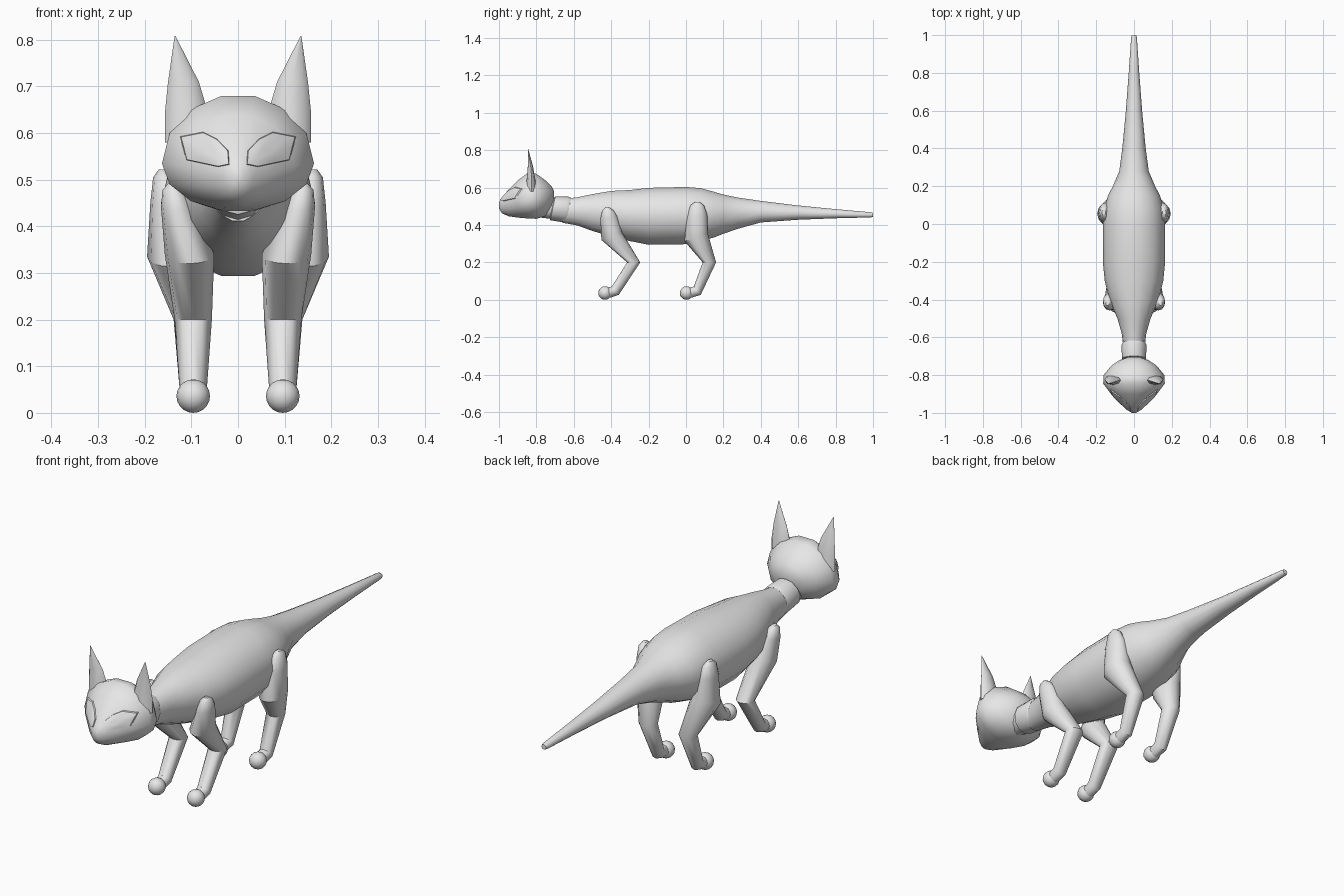
import bpy, bmesh, math
from mathutils import Vector
from mathutils.bvhtree import BVHTree

if "Cube" in bpy.data.objects:
    bpy.data.objects.remove(bpy.data.objects["Cube"])

grey = bpy.data.materials.new("plain grey")
grey.diffuse_color = (0.8, 0.8, 0.8, 1)
grey.use_nodes = True
grey.node_tree.nodes["Principled BSDF"].inputs["Base Color"].default_value = grey.diffuse_color


def finish(bm, name, angle=40):
    bmesh.ops.recalc_face_normals(bm, faces=bm.faces)
    me = bpy.data.meshes.new(name)
    bm.to_mesh(me)
    bm.free()
    me.materials.append(grey)
    ob = bpy.data.objects.new(name, me)
    bpy.context.collection.objects.link(ob)
    bpy.ops.object.select_all(action='DESELECT')
    ob.select_set(True)
    bpy.context.view_layer.objects.active = ob
    bpy.ops.object.shade_smooth_by_angle(angle=math.radians(angle))
    return ob


def loft(name, rings, sides=12, angle=40):
    """Skin over rings (centre, half width, up, down, tilt in the yz plane)."""
    bm = bmesh.new()
    loops = []
    for (x, y, z), rx, up, down, tilt in rings:
        t = math.radians(tilt)
        loop = []
        for i in range(sides):
            a = 2 * math.pi * i / sides
            d = math.sin(a) * (up if math.sin(a) > 0 else down)
            loop.append(bm.verts.new((x + rx * math.cos(a),
                                      y + d * math.cos(t), z + d * math.sin(t))))
        loops.append(loop)
    for a, b in zip(loops, loops[1:]):
        for i in range(sides):
            j = (i + 1) % sides
            bm.faces.new((a[i], a[j], b[j], b[i]))
    bm.faces.new(loops[0])
    bm.faces.new(loops[-1])
    return finish(bm, name, angle)


def upright(sections):
    """Sections (y, widest z, top z, bottom z, half width) to rings."""
    return [((0, y, m), w, top - m, m - bot, 90) for y, m, top, bot, w in sections]


# Body running straight into the tail
loft("body_and_tail", upright([
    (-.66, .475, .54, .41, .055), (-.58, .475, .55, .395, .065),
    (-.50, .47, .567, .365, .088), (-.40, .46, .585, .335, .130),
    (-.30, .455, .59, .31, .155), (-.20, .45, .602, .29, .165),
    (0, .45, .607, .293, .165), (.08, .455, .60, .31, .158),
    (.15, .46, .58, .33, .138), (.20, .463, .565, .35, .112),
    (.28, .465, .548, .378, .078), (.40, .466, .53, .412, .062),
    (.60, .463, .505, .427, .043), (.80, .458, .485, .435, .028),
    (.99, .453, .468, .440, .015), (1.0, .453, .464, .443, .011)]), 14)

# Neck and slanted collar
loft("neck", [((0, -.78, .50), .055, .05, .06, 85),
              ((0, -.70, .49), .055, .05, .06, 85),
              ((0, -.62, .475), .055, .06, .065, 85)])
loft("collar", [((0, -.718, .49), .050, .055, .055, 78),
                ((0, -.712, .49), .064, .064, .066, 78),
                ((0, -.640, .482), .066, .070, .070, 82),
                ((0, -.625, .48), .058, .066, .068, 82)])

# Head, nose to nape
head = loft("head", upright([
    (-1.0, .508, .522, .488, .012), (-.985, .508, .545, .462, .034),
    (-.95, .515, .59, .445, .072), (-.90, .53, .64, .437, .122),
    (-.845, .535, .683, .432, .163), (-.80, .54, .677, .430, .161),
    (-.75, .545, .64, .445, .120), (-.72, .55, .61, .48, .075),
    (-.705, .555, .58, .53, .030)]), 14, 50)
surface = BVHTree.FromPolygons([v.co for v in head.data.vertices],
                               [p.vertices for p in head.data.polygons])

EYE = [(.125, .593), (.075, .603), (.045, .588), (.02, .562),
       (.018, .532), (.042, .527), (.112, .542)]


def eye(name, s):
    """Raised almond patch that follows the face."""
    bm = bmesh.new()
    n, split = len(EYE), 4
    rim = [Vector(EYE[i]).lerp(Vector(EYE[(i + 1) % n]), k / split)
           for i in range(n) for k in range(split)]
    mid = sum(rim, Vector((0, 0))) / len(rim)

    def place(p, proud):
        hit = surface.ray_cast(Vector((s * p.x, -2, p.y)), Vector((0, 1, 0)))[0]
        return bm.verts.new((s * p.x, (hit.y if hit else -.88) - proud, p.y))

    loops = [[place(mid.lerp(p, k), proud) for p in rim]
             for k, proud in ((1, -.003), (.95, .007), (.6, .009), (.3, .009))]
    for a, b in zip(loops, loops[1:]):
        for i in range(len(rim)):
            j = (i + 1) % len(rim)
            bm.faces.new((a[i], a[j], b[j], b[i]))
    bm.faces.new(loops[-1])
    bmesh.ops.recalc_face_normals(bm, faces=bm.faces)
    finish(bm, name, 30)


def leg(name, s, rings):
    loft(name, [((s * x, y, z), rx, ry, ry, t) for x, y, z, rx, ry, t in rings])


def paw(name, x, y):
    bm = bmesh.new()
    bmesh.ops.create_uvsphere(bm, u_segments=16, v_segments=10, radius=.036)
    bmesh.ops.translate(bm, verts=bm.verts, vec=(x, y, .036))
    finish(bm, name)


FRONT = [(.140, -.42, .492, .010, .012, 0), (.138, -.418, .478, .024, .030, 0),
         (.130, -.412, .44, .035, .046, 8), (.104, -.397, .34, .053, .059, 20),
         (.096, -.28, .20, .040, .035, 0), (.096, -.378, .048, .029, .029, -50),
         (.096, -.42, .036, .027, .028, -80)]
HIND = [(.160, .06, .522, .010, .014, 0), (.158, .06, .505, .024, .036, 0),
        (.150, .058, .45, .038, .056, 8), (.135, .054, .335, .060, .066, 20),
        (.098, .125, .20, .040, .036, 0), (.096, .060, .048, .029, .029, -50),
        (.096, .015, .036, .027, .028, -80)]

# Paired parts
for side, s in (("right", 1), ("left", -1)):
    eye("eye_" + side, s)
    loft("ear_" + side, [
        ((s * .110, -.825, .58), .046, .030, .030, 0),
        ((s * .111, -.825, .65), .045, .018, .026, 0),
        ((s * .117, -.830, .71), .033, .013, .016, 0),
        ((s * .135, -.845, .808), .001, .001, .001, 0)], 8, 50)
    leg("front_leg_" + side, s, FRONT)
    leg("hind_leg_" + side, s, HIND)
    paw("front_paw_" + side, s * .096, -.433)
    paw("hind_paw_" + side, s * .096, .003)
